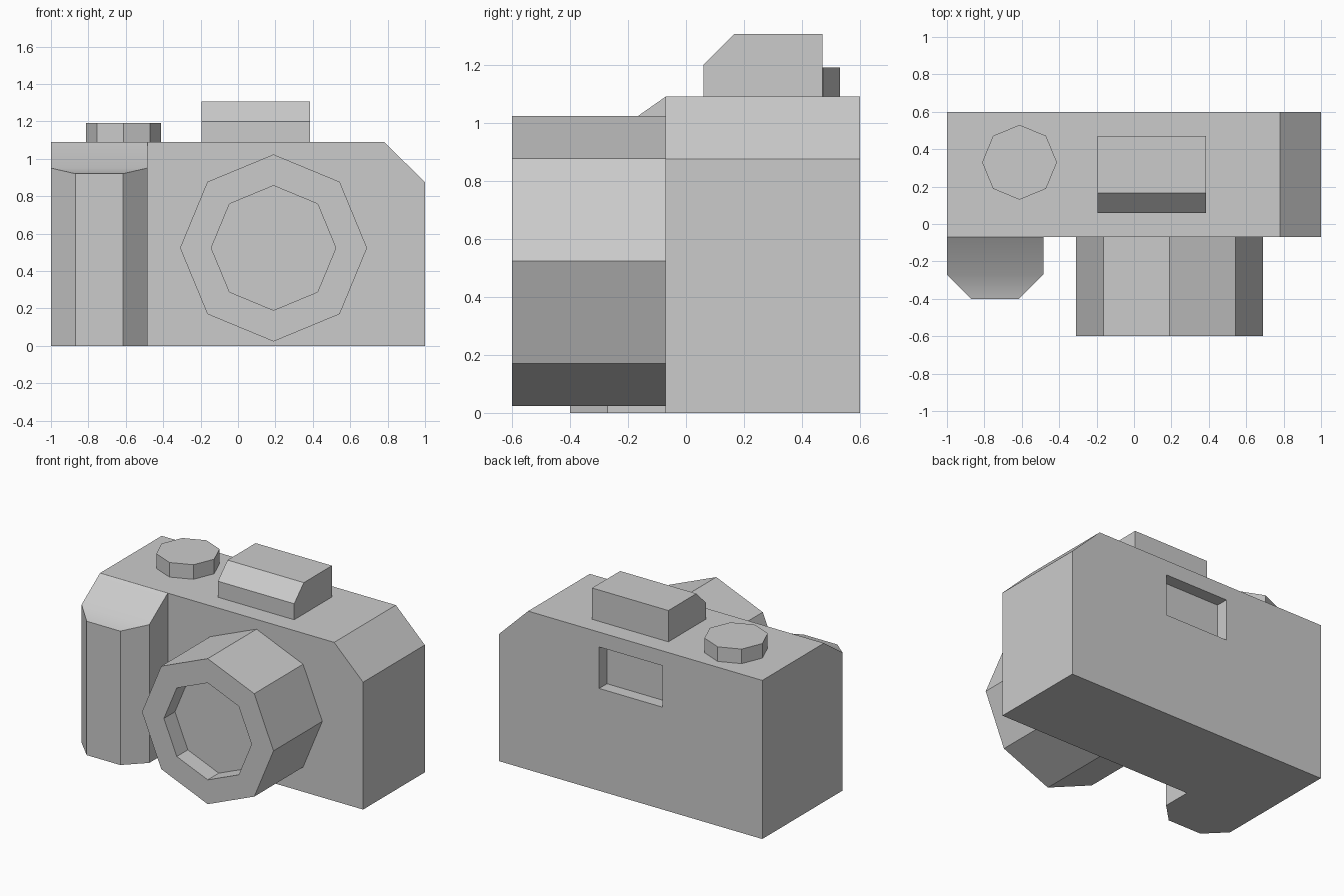
import bpy, bmesh
from math import sin, cos, tau
from mathutils import Vector

if "Cube" in bpy.data.objects:
    bpy.data.objects.remove(bpy.data.objects["Cube"])


def finish(name, bm):
    bmesh.ops.recalc_face_normals(bm, faces=bm.faces)
    mesh = bpy.data.meshes.new(name)
    bm.to_mesh(mesh)
    bm.free()
    ob = bpy.data.objects.new(name, mesh)
    bpy.context.collection.objects.link(ob)
    return ob


def prism(outline, offset):
    """Extrude a closed outline along an offset; returns bmesh and the far cap."""
    bm = bmesh.new()
    base = bm.faces.new([bm.verts.new(p) for p in outline])
    ret = bmesh.ops.extrude_face_region(bm, geom=[base], use_keep_orig=True)
    far = [v for v in ret["geom"] if isinstance(v, bmesh.types.BMVert)]
    bmesh.ops.translate(bm, verts=far, vec=Vector(offset))
    return bm, far


def octagon(radius, place):
    return [place(radius * cos(i * tau / 8), radius * sin(i * tau / 8)) for i in range(8)]


# Body: front outline with one chamfered shoulder
outline = [(-1, 0), (1, 0), (1, 0.875), (0.78, 1.09), (-1, 1.09)]
bm, _ = prism([(x, -0.07, z) for x, z in outline], (0, 0.67, 0))
body = finish("camera_body", bm)

# Viewfinder window recessed into the back
window = [(-0.24, 0.703), (0.24, 0.703), (0.24, 0.988), (-0.24, 0.988)]
bm, _ = prism([(x, 0.515, z) for x, z in window], (0, 0.2, 0))
cutter = finish("viewfinder_cutter", bm)
cutter.hide_render = True
cutter.hide_viewport = True
cutter.display_type = 'WIRE'
cut = body.modifiers.new("viewfinder", 'BOOLEAN')
cut.operation = 'DIFFERENCE'
cut.solver = 'EXACT'
cut.object = cutter

# Hand grip: chamfered plan, top sloping down toward the front
plan = [(-1, -0.07), (-1, -0.27), (-0.87, -0.4),
        (-0.615, -0.4), (-0.485, -0.27), (-0.485, -0.07)]
bm, top = prism([(x, y, 0) for x, y in plan], (0, 0, 1))
top_height = {-0.07: 1.09, -0.27: 0.95, -0.4: 0.92}
for v in top:
    v.co.z = top_height[round(v.co.y, 2)]
bmesh.ops.connect_verts(bm, verts=[v for v in top if round(v.co.y, 2) == -0.27])
for f in bm.faces:
    f.smooth = all(v in top for v in f.verts)
finish("hand_grip", bm)

# Lens barrel: octagonal rings from the body out, then into the front recess
bm = bmesh.new()
rings = []
for r, y in [(0.5, -0.07), (0.5, -0.6), (0.333, -0.6), (0.333, -0.48)]:
    pts = octagon(r, lambda a, b: (0.19 + a, y, 0.523 + b))
    rings.append([bm.verts.new(p) for p in pts])
for a, b in zip(rings, rings[1:]):
    for i in range(8):
        j = (i + 1) % 8
        bm.faces.new((a[i], a[j], b[j], b[i]))
bm.faces.new(rings[0])
bm.faces.new(rings[-1])
finish("lens_barrel", bm)

# Flash housing with a sloped front
side = [(0.06, 1.09), (0.06, 1.2), (0.165, 1.305), (0.47, 1.305), (0.47, 1.09)]
bm, _ = prism([(-0.195, y, z) for y, z in side], (0.58, 0, 0))
finish("flash_housing", bm)

# Octagonal control dial
bm, _ = prism(octagon(0.2, lambda a, b: (-0.612 + a, 0.33 + b, 1.09)), (0, 0, 0.1))
finish("control_dial", bm)
